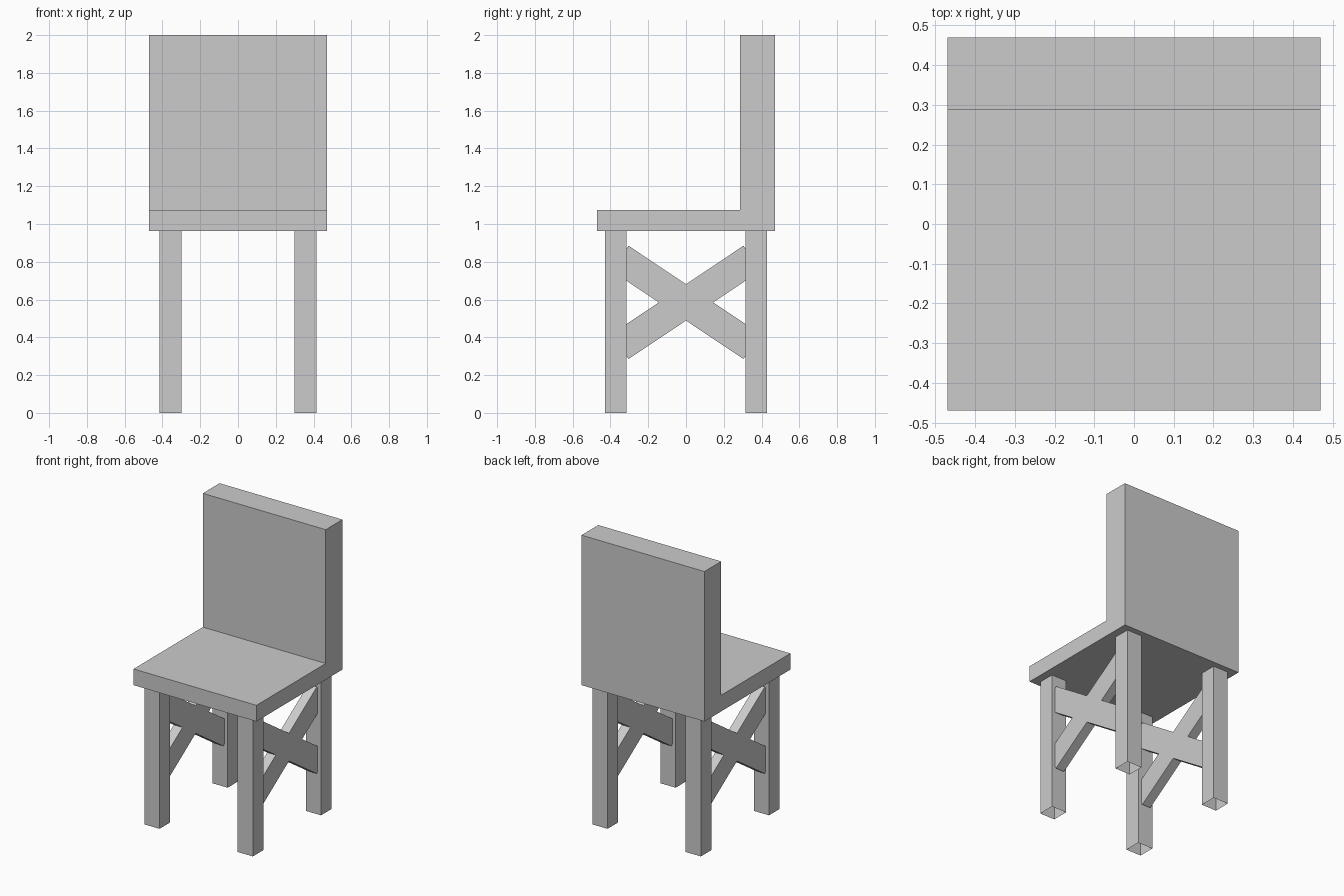
import bpy, bmesh
from math import atan2, sin, cos

if "Cube" in bpy.data.objects:
    bpy.data.objects.remove(bpy.data.objects["Cube"])


def make_object(name, bm):
    bmesh.ops.recalc_face_normals(bm, faces=bm.faces[:])
    mesh = bpy.data.meshes.new(name)
    bm.to_mesh(mesh)
    bm.free()
    obj = bpy.data.objects.new(name, mesh)
    bpy.context.collection.objects.link(obj)
    return obj


def side_profile(name, points, x0, x1):
    """Extrude a closed (y, z) outline from x0 to x1."""
    bm = bmesh.new()
    face = bm.faces.new([bm.verts.new((x0, y, z)) for y, z in points])
    out = bmesh.ops.extrude_face_region(bm, geom=[face], use_keep_orig=True)
    moved = [v for v in out["geom"] if isinstance(v, bmesh.types.BMVert)]
    bmesh.ops.translate(bm, verts=moved, vec=(x1 - x0, 0, 0))
    return make_object(name, bm)


def open_leg(name, cx, cy, half, height):
    """Square leg with open ends."""
    bm = bmesh.new()
    corners = [(-half, -half), (half, -half), (half, half), (-half, half)]
    low = [bm.verts.new((cx + x, cy + y, 0)) for x, y in corners]
    top = [bm.verts.new((cx + x, cy + y, height)) for x, y in corners]
    for i in range(4):
        j = (i + 1) % 4
        bm.faces.new((low[i], low[j], top[j], top[i]))
    return make_object(name, bm)


SEAT_Z = 0.963
LEG_X, LEG_Y, LEG_HALF = 0.357, 0.372, 0.058

# Seat and backrest in one L-shaped piece
side_profile("seat_and_back",
             [(-0.47, SEAT_Z), (0.47, SEAT_Z), (0.47, 2.0),
              (0.287, 2.0), (0.287, 1.075), (-0.47, 1.075)],
             -0.47, 0.47)

# X-shaped brace outline: two crossing planks merged into one
CENTRE_Z, HALF_LEN, HALF_WID, HALF_THICK = 0.585, 0.42, 0.08, 0.033
a = atan2(0.415, 0.62)
tip_y, tip_z = HALF_LEN * cos(a), HALF_LEN * sin(a)
off_y, off_z = HALF_WID * sin(a), HALF_WID * cos(a)
low_tip = (tip_y + off_y, tip_z - off_z)
high_tip = (tip_y - off_y, tip_z + off_z)
notch_y, notch_z = HALF_WID / sin(a), HALF_WID / cos(a)
outline = [(notch_y, 0), low_tip, high_tip, (0, notch_z)]
outline += [(-y, z) for y, z in (high_tip, low_tip)] + [(-notch_y, 0)]
outline += [(-y, -z) for y, z in (low_tip, high_tip)] + [(0, -notch_z)]
outline += [(y, -z) for y, z in (high_tip, low_tip)]
outline = [(y, CENTRE_Z + z) for y, z in outline]

# Legs and side braces
for sx, side in ((-1, "left"), (1, "right")):
    for sy, end in ((-1, "front"), (1, "back")):
        open_leg(f"{end}_{side}_leg", sx * LEG_X, sy * LEG_Y, LEG_HALF, SEAT_Z)
    side_profile(f"{side}_cross_brace", outline,
                 sx * LEG_X - HALF_THICK, sx * LEG_X + HALF_THICK)
